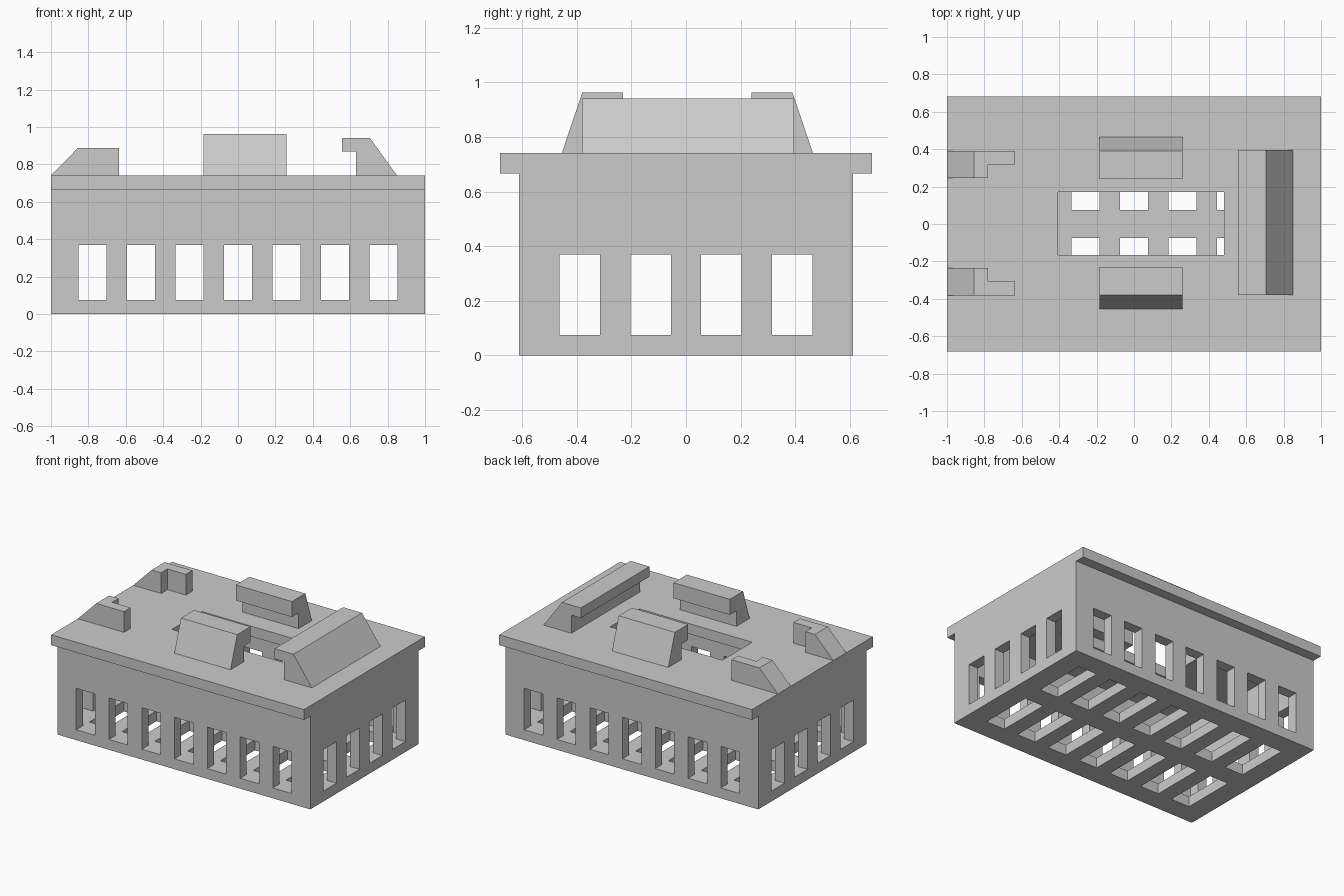
import bpy, bmesh
from mathutils import Vector

if "Cube" in bpy.data.objects:
    bpy.data.objects.remove(bpy.data.objects["Cube"], do_unlink=True)

U = 1 / 27                      # module: the length is 54 modules
WALL, WINDOW, STEP = 2 * U, 4 * U, 7 * U
ROOF_LOW, ROOF_TOP = 18 * U, 20 * U
HALF_Y = 16.5 * U

grey = bpy.data.materials.new("light_grey")
grey.use_nodes = True
grey.diffuse_color = (0.6, 0.6, 0.6, 1)
grey.node_tree.nodes["Principled BSDF"].inputs["Base Color"].default_value = (0.6, 0.6, 0.6, 1)


def finish(name, bm):
    bmesh.ops.recalc_face_normals(bm, faces=bm.faces)
    mesh = bpy.data.meshes.new(name)
    bm.to_mesh(mesh)
    bm.free()
    mesh.materials.append(grey)
    obj = bpy.data.objects.new(name, mesh)
    bpy.context.collection.objects.link(obj)
    return obj


def boxes(name, bounds):
    """One object made of boxes, each given as (low corner, high corner)."""
    bm = bmesh.new()
    for low, high in bounds:
        low, high = Vector(low), Vector(high)
        verts = bmesh.ops.create_cube(bm, size=1)["verts"]
        for v in verts:
            v.co = (low + high) / 2 + v.co * (high - low)
    return finish(name, bm)


def extrude(name, points, place, start, end):
    """Extrude a flat profile; place(a, b, depth) maps it into space."""
    bm = bmesh.new()
    face = bm.faces.new([bm.verts.new(place(a, b, start)) for a, b in points])
    side = bmesh.ops.extrude_face_region(bm, geom=[face])["geom"]
    shift = Vector(place(0, 0, end)) - Vector(place(0, 0, start))
    bmesh.ops.translate(bm, vec=shift, verts=[g for g in side if isinstance(g, bmesh.types.BMVert)])
    return finish(name, bm)


def cut(obj, bounds):
    cutter = boxes("cutter", bounds)
    cutter.hide_render = True
    mod = obj.modifiers.new("cut", 'BOOLEAN')
    mod.operation, mod.solver, mod.object = 'DIFFERENCE', 'EXACT', cutter
    bpy.context.view_layer.objects.active = obj
    bpy.ops.object.modifier_apply(modifier=mod.name)
    bpy.data.objects.remove(cutter, do_unlink=True)


# Hollow body with floor
body = boxes("body", [((-1, -HALF_Y, 0), (1, HALF_Y, ROOF_LOW))])
cut(body, [((-1 + WALL, -HALF_Y + WALL, WALL), (1 - WALL, HALF_Y - WALL, 1))])

# Windows through the long and short walls, slots through the floor
long_starts = [-1 + WINDOW + i * STEP for i in range(7)]
short_starts = [-HALF_Y + WINDOW + i * STEP for i in range(4)]
sill, head = WALL, 10 * U
cut(body, [((x, -1, sill), (x + WINDOW, 1, head)) for x in long_starts])
cut(body, [((-2, y, sill), (2, y + WINDOW, head)) for y in short_starts])
cut(body, [((x, y, -1), (x + WINDOW, y + 10.5 * U, WALL + 0.01))
           for x in long_starts for y in (-12.5 * U, 2 * U)])

# Roof slab with its central opening
roof = boxes("roof", [((-1, -0.682, ROOF_LOW), (1, 0.682, ROOF_TOP))])
cut(roof, [((-11 * U, -0.165, 0), (13 * U, 0.17, 1))])

# Overhanging hoods on the front and back of the opening
top = 26 * U
for name, s, mid in (("front_hood", -1, 0.005), ("back_hood", 1, 0.005)):
    profile = [(0.46, ROOF_TOP), (0.385, top), (0.235, top),
               (0.235, 23 * U), (0.31, 23 * U), (0.31, ROOF_TOP)]
    extrude(name, profile, lambda a, b, d, s=s, m=mid: (d, m + s * a, b), -5 * U, 7 * U)

# Long hood across the left end
profile = [(0.85, ROOF_TOP), (0.705, 0.942), (0.555, 0.942),
           (0.555, 0.87), (0.63, 0.87), (0.63, ROOF_TOP)]
extrude("left_hood", profile, lambda a, b, d: (a, d, b), -0.38, 0.395)

# Sloped corner blocks on the right end: wide ramp plus a narrow outer wing
for name, s in (("front_ramp", -1), ("back_ramp", 1)):
    profile = [(-1, ROOF_TOP), (-0.855, 24 * U), (-0.635, 24 * U), (-0.635, ROOF_TOP)]
    ramp = extrude(name, profile, lambda a, b, d, s=s: (a, 0.005 + s * d, b), 0.24, 0.386)
    inner, outer = sorted((0.005 + s * 0.1, 0.005 + s * 0.312))
    cut(ramp, [((-0.78, inner, 0.5), (-0.5, outer, 1))])
